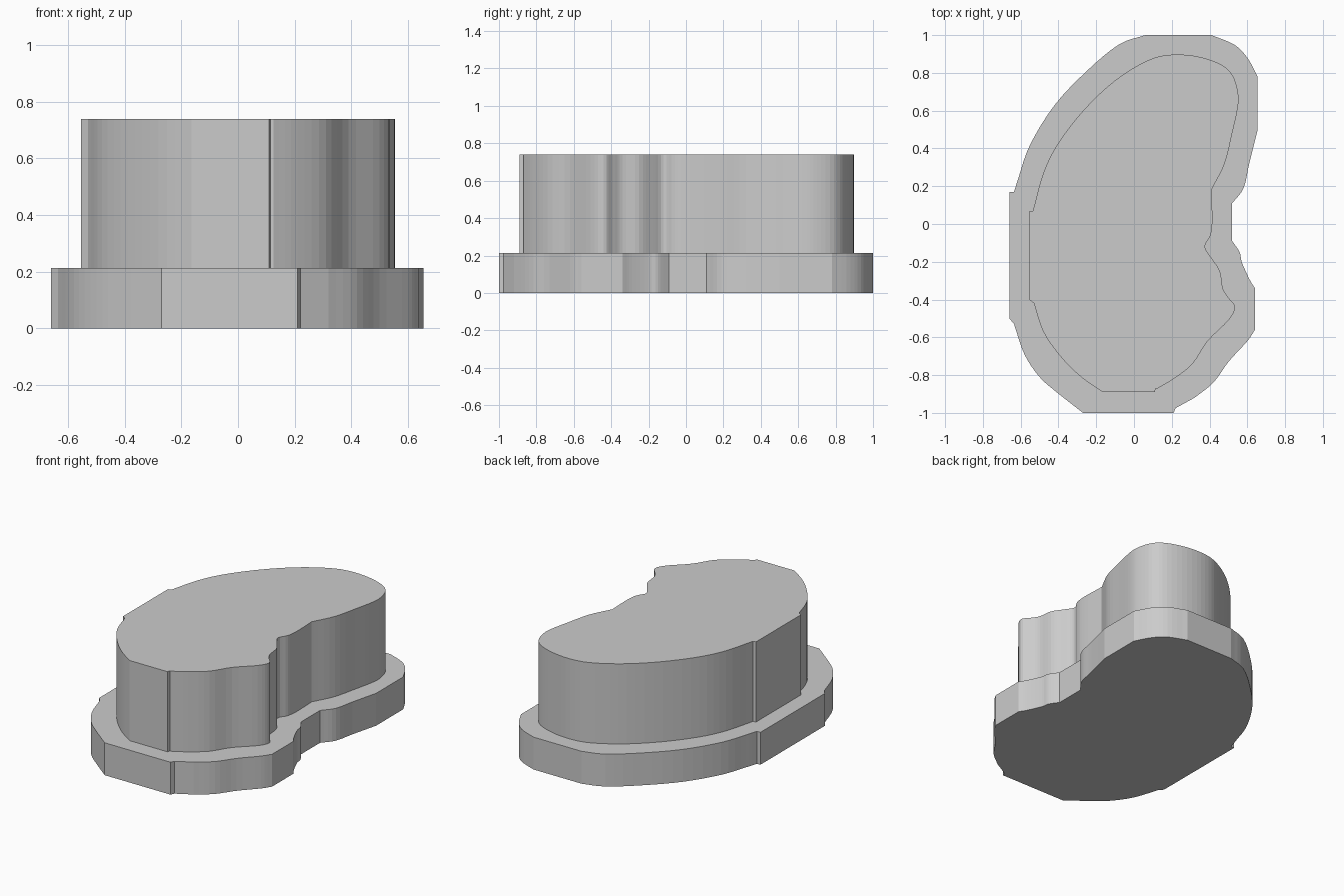
import bpy
import bmesh
from mathutils import Vector

cube = bpy.data.objects.get("Cube")
if cube:
    bpy.data.objects.remove(cube, do_unlink=True)

grey = bpy.data.materials.new("plain grey")
grey.use_nodes = True
GREY = (0.6, 0.6, 0.6, 1.0)
grey.diffuse_color = GREY
grey.node_tree.nodes["Principled BSDF"].inputs["Base Color"].default_value = GREY


def smooth_span(points, steps=4):
    """Run a rounded line through the points of one span, keeping its ends sharp."""
    pts = [Vector(p) for p in points]
    if len(pts) < 3:
        return pts
    padded = [2 * pts[0] - pts[1]] + pts + [2 * pts[-1] - pts[-2]]
    result = []
    for a, b, c, d in zip(padded, padded[1:], padded[2:], padded[3:]):
        for i in range(steps):
            t = i / steps
            result.append(0.5 * (2 * b + (c - a) * t
                                 + (2 * a - 5 * b + 4 * c - d) * t ** 2
                                 + (3 * b - a - 3 * c + d) * t ** 3))
    result.append(pts[-1])
    return result


def extruded_outline(name, spans, bottom, top):
    """Join the spans with straight edges and extrude the outline upwards."""
    outline = [p for span in spans for p in smooth_span(span)]
    bm = bmesh.new()
    base = bm.faces.new([bm.verts.new((p.x, p.y, bottom)) for p in outline])
    extruded = bmesh.ops.extrude_face_region(bm, geom=[base], use_keep_orig=True)
    raised = [g for g in extruded["geom"] if isinstance(g, bmesh.types.BMVert)]
    bmesh.ops.translate(bm, verts=raised, vec=(0, 0, top - bottom))
    bmesh.ops.recalc_face_normals(bm, faces=bm.faces)
    mesh = bpy.data.meshes.new(name)
    bm.to_mesh(mesh)
    bm.free()
    mesh.materials.append(grey)
    obj = bpy.data.objects.new(name, mesh)
    bpy.context.collection.objects.link(obj)
    return obj


# Outlines run counterclockwise from the front edge
base_spans = [
    [(0.21, -1), (0.22, -0.975)],
    [(0.22, -0.975), (0.32, -0.92), (0.42, -0.84), (0.5, -0.73), (0.6, -0.62), (0.64, -0.56)],
    [(0.64, -0.34), (0.61, -0.29), (0.57, -0.2), (0.56, -0.15), (0.52, -0.09)],
    [(0.52, 0.11), (0.58, 0.19), (0.61, 0.32), (0.655, 0.5)],
    [(0.655, 0.78), (0.6, 0.88), (0.53, 0.95), (0.41, 1)],
    [(0.06, 1), (-0.08, 0.95), (-0.25, 0.81), (-0.42, 0.63), (-0.55, 0.42),
     (-0.61, 0.25), (-0.635, 0.17)],
    [(-0.66, 0.17), (-0.66, -0.5)],
    [(-0.635, -0.53), (-0.58, -0.69), (-0.5, -0.81), (-0.41, -0.89), (-0.27, -1)],
]
body_spans = [
    [(0.11, -0.89), (0.115, -0.87)],
    [(0.125, -0.87), (0.21, -0.82), (0.31, -0.74), (0.39, -0.62), (0.5, -0.51),
     (0.535, -0.44), (0.5, -0.39), (0.47, -0.34), (0.455, -0.25), (0.41, -0.18),
     (0.375, -0.12), (0.405, -0.06), (0.415, 0.02), (0.41, 0.18)],
    [(0.415, 0.19), (0.48, 0.32), (0.52, 0.48), (0.55, 0.62), (0.55, 0.7), (0.52, 0.79),
     (0.45, 0.85), (0.32, 0.89), (0.18, 0.895), (0.06, 0.86), (-0.1, 0.76),
     (-0.26, 0.61), (-0.4, 0.43), (-0.48, 0.27), (-0.535, 0.07)],
    [(-0.555, 0.065), (-0.555, -0.4)],
    [(-0.53, -0.42), (-0.48, -0.57), (-0.39, -0.7), (-0.28, -0.81), (-0.165, -0.89)],
]
base_spans[1].pop(0)  # the small front step already ends at this corner

base_height = 0.213
extruded_outline("base_flange", base_spans, 0, base_height)
extruded_outline("raised_body", body_spans, base_height, 0.74)
